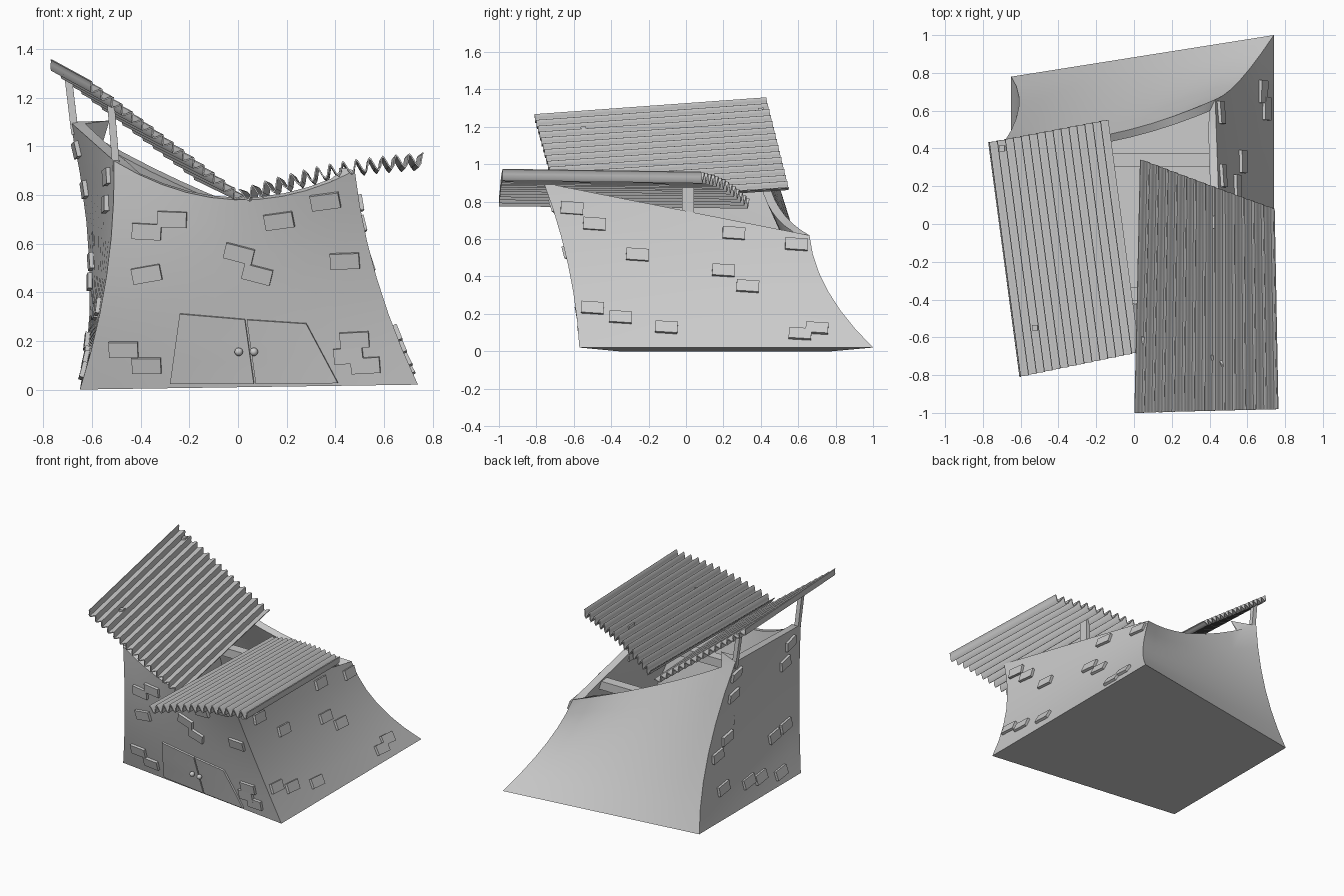
import bpy, bmesh, math
from mathutils import Vector, Matrix
from mathutils.bvhtree import BVHTree

if "Cube" in bpy.data.objects:
    bpy.data.objects.remove(bpy.data.objects["Cube"])

UP = Vector((0, 0, 1))


def finish(name, bm, thick=0, smooth=True):
    me = bpy.data.meshes.new(name)
    bm.to_mesh(me)
    ob = bpy.data.objects.new(name, me)
    bpy.context.collection.objects.link(ob)
    bpy.ops.object.select_all(action='DESELECT')
    ob.select_set(True)
    bpy.context.view_layer.objects.active = ob
    if thick:
        mod = ob.modifiers.new("thickness", 'SOLIDIFY')
        mod.thickness, mod.offset, mod.use_even_offset = thick, -1, True
        bpy.ops.object.modifier_apply(modifier=mod.name)
    if smooth:
        bpy.ops.object.shade_smooth_by_angle(angle=math.radians(35))
    return ob


def grid(bm, fn, nu, nv):
    vs = [[bm.verts.new(fn(i / nu, j / nv)) for j in range(nv + 1)] for i in range(nu + 1)]
    for i in range(nu):
        for j in range(nv):
            bm.faces.new((vs[i][j], vs[i + 1][j], vs[i + 1][j + 1], vs[i][j + 1]))


def box(bm, size, mat):
    bmesh.ops.create_cube(bm, size=1, matrix=mat @ Matrix.Diagonal((*size, 1)))


def frame(pos, x, y, z):
    m = Matrix((x, y, z)).transposed().to_4x4()
    m.translation = pos
    return m


def bar(name, a, b, w, d):
    a, b = Vector(a), Vector(b)
    z = (b - a).normalized()
    y = z.cross(Vector((1, 0, 0)) if abs(z.x) < 0.8 else UP).normalized()
    bm = bmesh.new()
    box(bm, (w, d, (b - a).length), frame((a + b) / 2, y.cross(z), y, z))
    finish(name, bm, smooth=False)


# Leaning stone walls: each corner is a curve through bottom, middle and top
FL = [Vector(p) for p in ((-.65, -.36, 0), (-.54, -.50, .47), (-.51, -.56, .94))]
FR = [Vector(p) for p in ((.74, -.57, .02), (.57, -.63, .46), (.48, -.76, .90))]
BR = [Vector(p) for p in ((.74, 1.0, .02), (.56, .76, .32), (.43, .66, .62))]
BL = [Vector(p) for p in ((-.65, .78, 0), (-.61, .62, .50), (-.69, .43, 1.10))]


def corner(c, v):
    return c[0] * (2 * (v - .5) * (v - 1)) + c[1] * (4 * v * (1 - v)) + c[2] * (2 * v * (v - .5))


def wall(a, b, sag=(0, 0, 0)):
    return lambda u, v: (corner(a, v).lerp(corner(b, v), u)
                         + Vector(sag) * (4 * u * (1 - u) * v * v))


left_wall = wall(BL, FL)
bm = bmesh.new()
for fn in (wall(FL, FR, (0, .03, -.14)), wall(FR, BR),
           wall(BR, BL, (0, -.07, -.05)), left_wall):
    grid(bm, fn, 10, 6)
bmesh.ops.remove_doubles(bm, verts=bm.verts, dist=1e-4)
low = [e for e in bm.edges if e.is_boundary and max(v.co.z for v in e.verts) < .05]
bmesh.ops.contextual_create(bm, geom=low)
bmesh.ops.recalc_face_normals(bm, faces=bm.faces)
tree = BVHTree.FromBMesh(bm)
finish("walls", bm, .045)


def project(p, direction):
    d = Vector(direction)
    pos, n, _, _ = tree.ray_cast(Vector(p) - d * 3, d)
    if pos is None:
        pos, n, _, _ = tree.find_nearest(Vector(p) - d * .6)
    return pos, (n if n.dot(d) < 0 else -n)


# Raised bricks
def bricks(name, spots):
    bm = bmesh.new()
    for (pos, n), tilt in spots:
        x = UP.cross(n).normalized()
        box(bm, (.12, .065, .035), frame(pos, x, n.cross(x), n)
            @ Matrix.Rotation(math.radians(tilt), 4, 'Z'))
    finish(name, bm, smooth=False)


front = [(-.27, .70, -2), (-.375, .65, -3), (-.375, .475, 10), (.005, .56, -15),
         (.08, .475, -15), (.17, .695, 8), (.36, .775, 8), (.44, .53, 2),
         (.48, .205, 3), (.455, .14, 5), (.525, .10, 3), (-.375, .10, 0), (-.47, .165, 0)]
right = [(-.61, .765), (-.49, .68), (-.26, .515), (.255, .63), (.20, .43), (.33, .345),
         (.59, .57), (-.50, .23), (-.35, .18), (-.105, .125), (.61, .09), (.70, .12)]
left = [(.15, .91), (.2, .79), (.92, .92), (.86, .79), (.15, .36), (.27, .34),
        (.81, .53), (.89, .45), (.2, .08), (.4, .13), (.52, .15), (.78, .21)]
bricks("front_bricks", [(project((x, 0, z), (0, 1, 0)), t) for x, z, t in front])
bricks("right_bricks", [(project((0, y, z), (-1, 0, 0)), -4) for y, z in right])
bricks("left_bricks", [(tree.find_nearest(left_wall(1 - u, v))[:2], 6) for u, v in left])


# Crooked double doors that follow the front wall, with knobs
def door(name, bl, br, tr, tl):
    bl, br, tr, tl = (Vector((x, 0, z)) for x, z in (bl, br, tr, tl))

    def fn(u, v):
        return project(bl.lerp(br, u).lerp(tl.lerp(tr, u), v), (0, 1, 0))[0] - Vector((0, .012, 0))
    bm = bmesh.new()
    grid(bm, fn, 6, 6)
    finish(name, bm, .03)


door("left_door", (-.28, .022), (.065, .022), (.028, .287), (-.24, .31))
door("right_door", (.073, .022), (.41, .026), (.28, .27), (.036, .286))
for name, x in (("left_knob", .003), ("right_knob", .065)):
    bm = bmesh.new()
    pos = project((x, 0, .155), (0, 1, 0))[0] - Vector((0, .026, 0))
    bmesh.ops.create_uvsphere(bm, u_segments=16, v_segments=10, radius=.017,
                              matrix=Matrix.Translation(pos))
    finish(name, bm)


# Corrugated roof sheets
def sheet(name, f0, f1, b0, b1, waves, amp, arch):
    f0, f1, b0, b1 = map(Vector, (f0, f1, b0, b1))
    n = (f1 - f0).cross(b0 - f0).normalized()

    def fn(s, t):
        lift = arch * math.sin(math.pi * s) + amp * math.cos(2 * math.pi * waves * s)
        return f0.lerp(f1, s).lerp(b0.lerp(b1, s), t) + n * lift
    bm = bmesh.new()
    grid(bm, fn, waves * 8, 4)
    finish(name, bm, .006)


sheet("left_roof", (-.61, -.81, 1.255), (.02, -.68, .785),
      (-.775, .43, 1.345), (-.145, .55, .865), 15, .016, 0)
sheet("right_roof", (.01, -1, .80), (.765, -.98, .95),
      (.04, .34, .79), (.745, .08, .935), 14, .026, .03)

# Roof posts and inner cross beams
bar("back_left_post", (-.67, .41, 1.05), (-.70, .40, 1.30), .03, .03)
bar("front_left_post", (-.50, -.53, .90), (-.525, -.55, 1.20), .03, .03)
bar("right_post", (.43, .01, .66), (.43, .01, .91), .03, .065)
bar("back_beam", (-.60, .34, .62), (.43, .34, .62), .06, .07)
bar("front_beam", (-.50, -.37, .62), (.47, -.37, .62), .06, .07)
